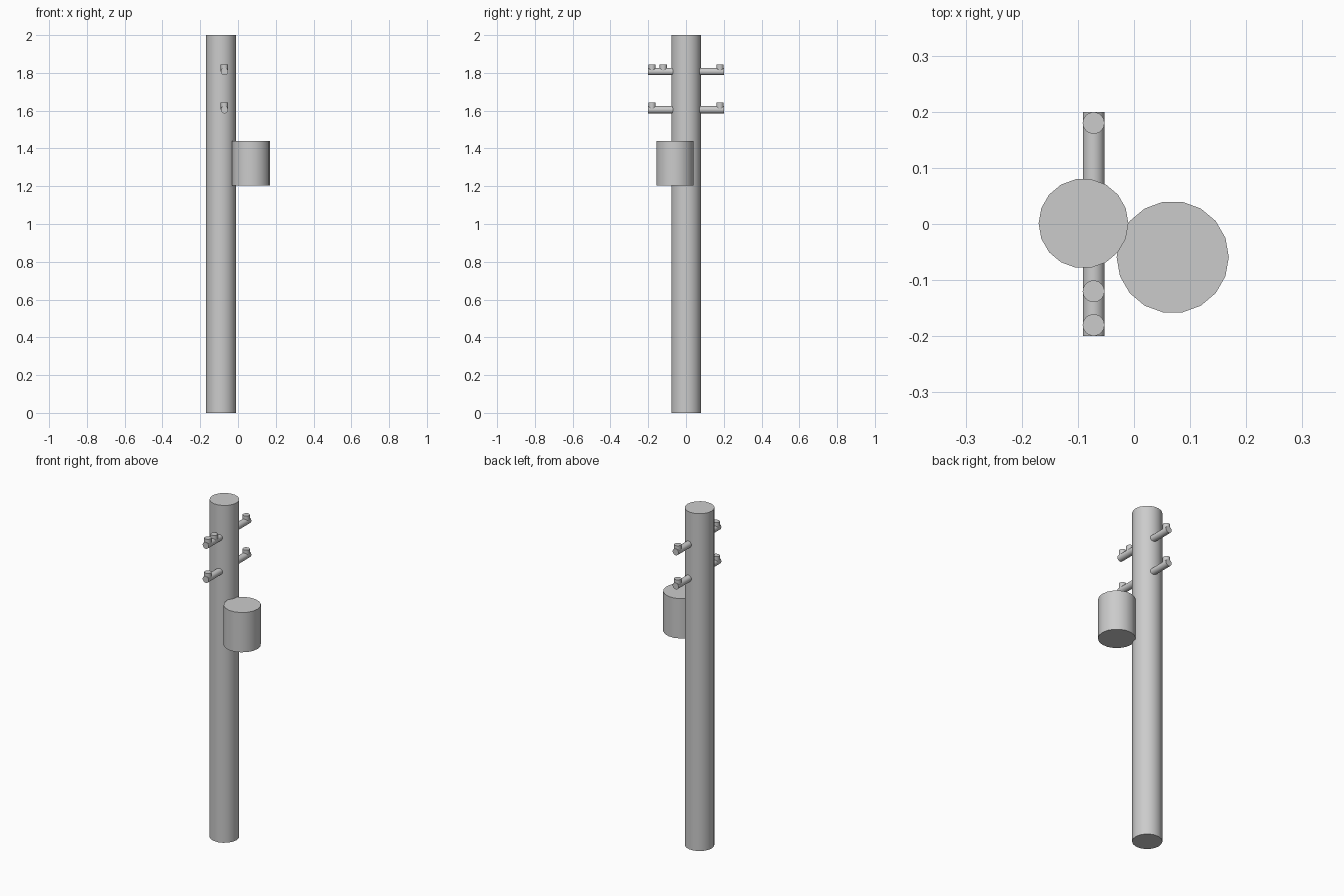
import bpy
from math import radians

if "Cube" in bpy.data.objects:
    bpy.data.objects.remove(bpy.data.objects["Cube"])


def cylinder(name, centre, radius, length, along_y=False):
    """18-sided cylinder with smooth sides and sharp caps."""
    rot = (radians(90), 0, 0) if along_y else (0, 0, radians(90))
    bpy.ops.mesh.primitive_cylinder_add(vertices=18, radius=radius, depth=length,
                                        location=centre, rotation=rot)
    obj = bpy.context.object
    obj.name = name
    bpy.ops.object.shade_smooth_by_angle(angle=radians(35))
    return obj


# Main pole and the transformer can on its side
cylinder("pole", (-0.09, 0.001, 1.0), 0.08, 2.0)
cylinder("transformer", (0.069, -0.059, 1.322), 0.1, 0.236)

# Two crossarms, each carrying small insulators
ARM_X = -0.072
arms = {"lower": (1.605, (-0.18, 0.18)),
        "upper": (1.807, (-0.18, -0.12, 0.18))}
for level, (z, spots) in arms.items():
    cylinder(level + "_crossarm", (ARM_X, 0, z), 0.0195, 0.4, along_y=True)
    for i, y in enumerate(spots):
        cylinder(f"{level}_insulator_{i + 1}", (ARM_X, y, z + 0.019), 0.0195, 0.038)
